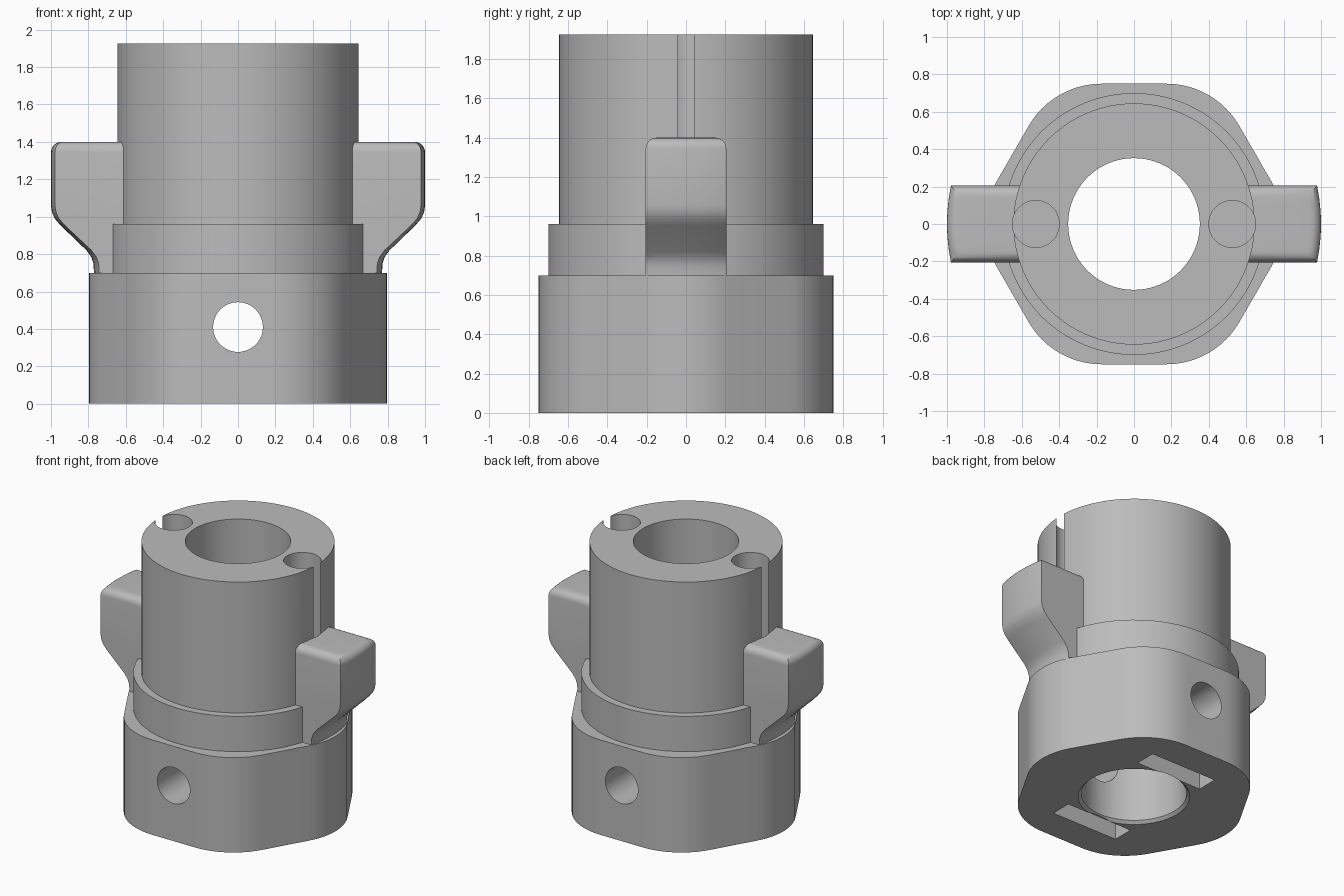
import bpy, bmesh
from math import sin, cos, pi, radians
from mathutils import Vector

SEG = 96
old = bpy.data.objects.get("Cube")
if old:
    bpy.data.objects.remove(old, do_unlink=True)

grey = bpy.data.materials.new("plain grey")
grey.use_nodes = True
colour = (0.5, 0.5, 0.5, 1)
grey.diffuse_color = colour
grey.node_tree.nodes["Principled BSDF"].inputs["Base Color"].default_value = colour


def finish(name, bm):
    bmesh.ops.recalc_face_normals(bm, faces=bm.faces)
    mesh = bpy.data.meshes.new(name)
    bm.to_mesh(mesh)
    bm.free()
    mesh.materials.append(grey)
    obj = bpy.data.objects.new(name, mesh)
    bpy.context.collection.objects.link(obj)
    return obj


def prism(name, outline, vec):
    """Closed 3D outline pushed along a vector."""
    bm = bmesh.new()
    face = bm.faces.new([bm.verts.new(p) for p in outline])
    ext = bmesh.ops.extrude_face_region(bm, geom=[face])
    top = [g for g in ext["geom"] if isinstance(g, bmesh.types.BMVert)]
    bmesh.ops.translate(bm, verts=top, vec=vec)
    return finish(name, bm)


def lathe(name, profile):
    """Closed (radius, z) loop turned about z."""
    bm = bmesh.new()
    rings = []
    for i in range(SEG):
        a = 2 * pi * i / SEG
        rings.append([bm.verts.new((r * cos(a), r * sin(a), z)) for r, z in profile])
    n = len(profile)
    for i in range(SEG):
        p, q = rings[i], rings[(i + 1) % SEG]
        for j in range(n):
            k = (j + 1) % n
            bm.faces.new((p[j], q[j], q[k], p[k]))
    return finish(name, bm)


def cylinder(name, r, z0, z1, x=0, seg=SEG):
    ring = [(x + r * cos(2 * pi * i / seg), r * sin(2 * pi * i / seg), z0) for i in range(seg)]
    return prism(name, ring, (0, 0, z1 - z0))


def box(name, x0, x1, y0, y1, z0, z1):
    return prism(name, [(x0, y0, z0), (x1, y0, z0), (x1, y1, z0), (x0, y1, z0)], (0, 0, z1 - z0))


def combine(target, other, operation):
    mod = target.modifiers.new("join", 'BOOLEAN')
    mod.operation, mod.solver, mod.object = operation, 'EXACT', other
    bpy.context.view_layer.update()
    graph = bpy.context.evaluated_depsgraph_get()
    mesh = bpy.data.meshes.new_from_object(target.evaluated_get(graph))
    target.modifiers.clear()
    target.data = mesh
    bpy.data.objects.remove(other, do_unlink=True)


# Hexagonal base with large rounded corners
fillet, apothem = 0.45, 0.75
outline = []
for corner in range(6):
    mid = corner * pi / 3
    centre = Vector((cos(mid), sin(mid), 0)) * (apothem - fillet) / cos(pi / 6)
    for i in range(13):
        a = mid + radians(-30 + 5 * i)
        outline.append(centre + fillet * Vector((cos(a), sin(a), 0)))
body = prism("coupling_body", outline, (0, 0, 0.7))

# Collar and upper tube
combine(body, cylinder("collar", 0.7, 0.5, 0.96), 'UNION')
combine(body, cylinder("tube", 0.645, 0.4, 1.925), 'UNION')

# Pair of side lugs: a turned profile trimmed to a slab with rounded top edges
profile = [(0.55, 0.6), (0.77, 0.6), (0.77, 0.7), (0.773, 0.75), (0.785, 0.785), (0.81, 0.82),
           (0.95, 0.955), (0.98, 0.99), (0.995, 1.025), (1.0, 1.06)]
round_r = 0.055
for i in range(7):
    a = i * pi / 12
    profile.append((1 - round_r + round_r * cos(a), 1.4 - round_r + round_r * sin(a)))
profile.append((0.55, 1.4))
lugs = lathe("side_lugs", profile)
half = 0.205
right = [(half - round_r + round_r * cos(i * pi / 12), 1.4 - round_r + round_r * sin(i * pi / 12))
         for i in range(7)]
slab = [(half, 0.5)] + right + [(-y, z) for y, z in reversed(right)] + [(-half, 0.5)]
combine(lugs, prism("lug_slab", [(-1.1, y, z) for y, z in slab], (2.2, 0, 0)), 'INTERSECT')
combine(body, lugs, 'UNION')

# Central bore with a small chamfer at the bottom
combine(body, cylinder("bore", 0.352, -0.1, 2.1), 'DIFFERENCE')
chamfer = lathe("bore_chamfer", [(0.2, -0.02), (0.392, -0.02), (0.352, 0.02), (0.2, 0.02)])
combine(body, chamfer, 'DIFFERENCE')

# Cross hole from front to back
hole = [(0.133 * cos(2 * pi * i / 48), -1, 0.41 + 0.133 * sin(2 * pi * i / 48)) for i in range(48)]
combine(body, prism("cross_hole", hole, (0, 2, 0)), 'DIFFERENCE')

for s in (-1, 1):
    # Pin holes and the narrow slits opening them to the outside
    combine(body, cylinder("pin_hole", 0.1255, 0.96, 2.1, s * 0.525, 48), 'DIFFERENCE')
    x0, x1 = sorted((s * 0.55, s * 0.8))
    combine(body, box("slit", x0, x1, -0.04, 0.04, 1.4, 2.1), 'DIFFERENCE')
    # Shallow slots in the underside
    y0, y1 = sorted((s * 0.36, s * 0.515))
    combine(body, box("bottom_slot", -0.27, 0.27, y0, y1, -0.1, 0.12), 'DIFFERENCE')

# Keep the single colour and smooth the curved walls
body.data.materials.clear()
body.data.materials.append(grey)
for poly in body.data.polygons:
    poly.material_index = 0
bpy.ops.object.select_all(action='DESELECT')
body.select_set(True)
bpy.context.view_layer.objects.active = body
bpy.ops.object.shade_smooth_by_angle(angle=radians(30))
